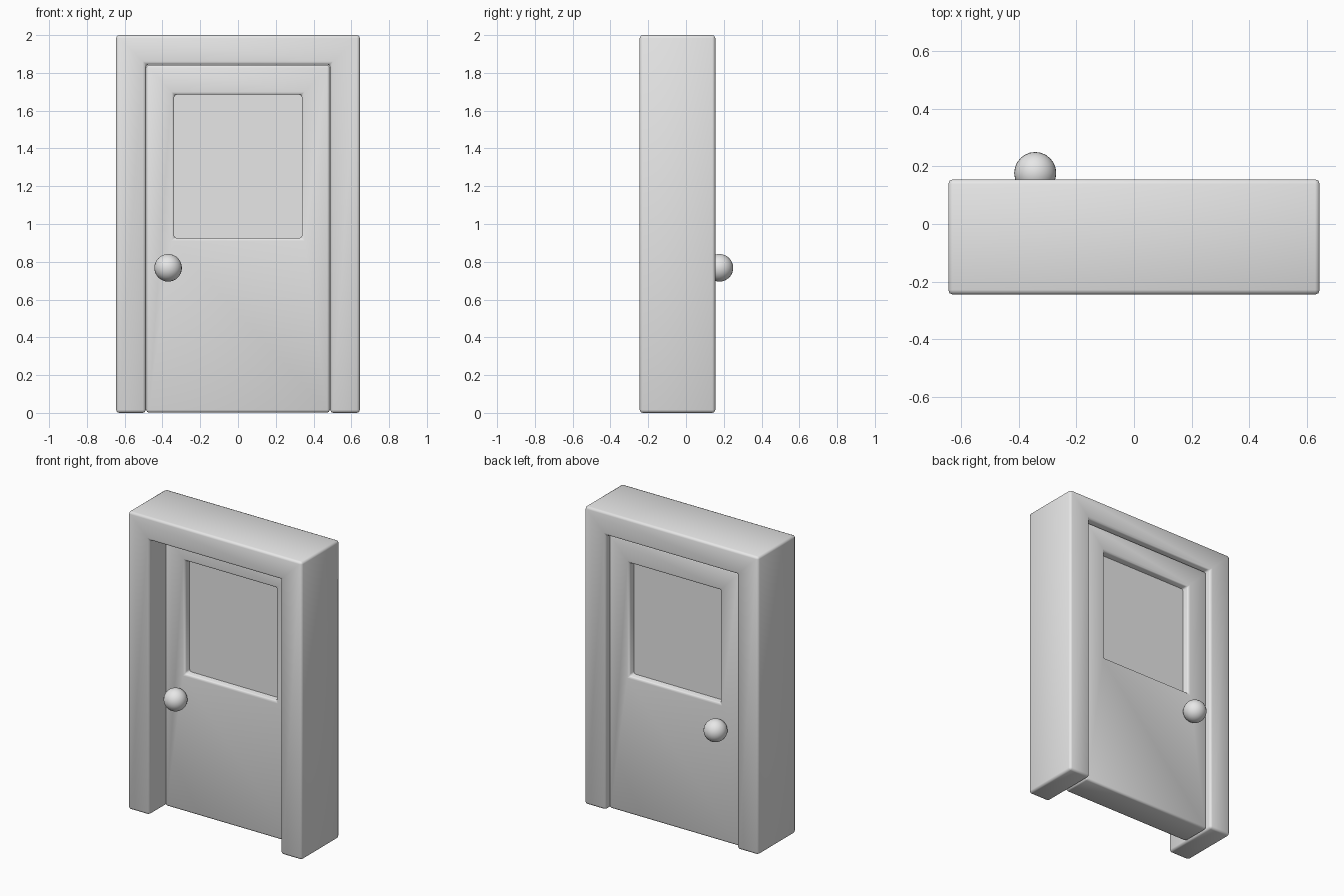
import bpy
import bmesh
from mathutils import Matrix

cube = bpy.data.objects.get("Cube")
if cube:
    bpy.data.objects.remove(cube)

grey = bpy.data.materials.new("plain_grey")
grey.use_nodes = True
grey.diffuse_color = (0.8, 0.8, 0.8, 1)
grey.node_tree.nodes["Principled BSDF"].inputs["Base Color"].default_value = (0.8, 0.8, 0.8, 1)


def finish(name, bm, bevel=0.0):
    """Round the sharp edges, shade smooth and link the part."""
    bmesh.ops.recalc_face_normals(bm, faces=bm.faces)
    if bevel:
        sharp = [e for e in bm.edges if e.calc_face_angle(0) > 0.5]
        bmesh.ops.bevel(bm, geom=sharp, offset=bevel, segments=2,
                        profile=0.5, affect='EDGES', clamp_overlap=True)
    mesh = bpy.data.meshes.new(name)
    bm.to_mesh(mesh)
    bm.free()
    mesh.materials.append(grey)
    mesh.shade_smooth()
    obj = bpy.data.objects.new(name, mesh)
    bpy.context.collection.objects.link(obj)
    return obj


def border(name, outer, inner, front, back, closed, bevel):
    """Solid band between two matching (x, z) outlines, open or closed."""
    bm = bmesh.new()
    rows = [[bm.verts.new((x, y, z)) for x, z in outline]
            for outline, y in ((outer, front), (inner, front), (inner, back), (outer, back))]
    n = len(outer)
    for i in range(n if closed else n - 1):
        j = (i + 1) % n
        for r in range(4):
            a, b = rows[r], rows[(r + 1) % 4]
            bm.faces.new((a[i], a[j], b[j], b[i]))
    if not closed:
        for end in (0, -1):
            bm.faces.new([row[end] for row in rows])
    return finish(name, bm, bevel)


def rect(x, low, high):
    return [(-x, low), (-x, high), (x, high), (x, low)]


# Doorway surround: two jambs and a lintel
border("door_frame", rect(0.645, 0, 2), rect(0.488, 0, 1.845),
       -0.245, 0.155, False, 0.016)

# Door leaf with a window opening
border("door_leaf", rect(0.486, 0.002, 1.842), rect(0.338, 0.925, 1.685),
       -0.08, 0.12, True, 0.014)

# Recessed window pane
bm = bmesh.new()
bmesh.ops.create_cube(bm, size=1, matrix=Matrix.Translation((0, 0.02, 1.305))
                      @ Matrix.Diagonal((0.69, 0.1, 0.775, 1)))
for face in bm.faces:
    face.smooth = False
pane = finish("window_pane", bm)
pane.data.shade_flat()

# Round knobs on both sides
for name, x, y in (("front_knob", -0.37, -0.135), ("back_knob", -0.343, 0.177)):
    bm = bmesh.new()
    bmesh.ops.create_uvsphere(bm, u_segments=24, v_segments=16, radius=0.073,
                              matrix=Matrix.Translation((x, y, 0.768)))
    finish(name, bm)
